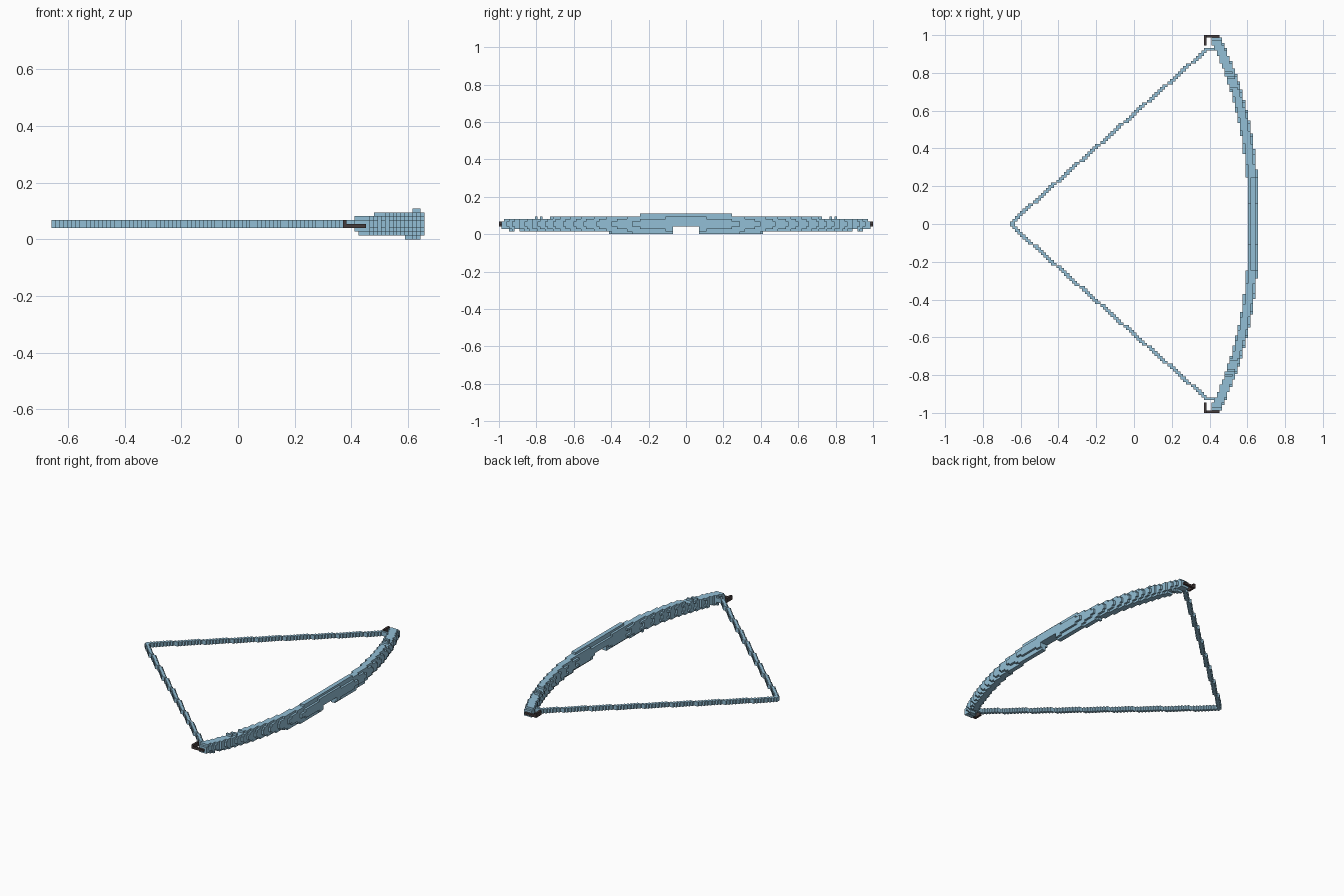
import bpy, bmesh, math
from mathutils import Vector

cube = bpy.data.objects.get("Cube")
if cube:
    bpy.data.objects.remove(cube, do_unlink=True)

HALF = 73            # blocks from the middle of the bow to one tip
V = 1 / HALF         # block size


def material(name, color):
    mat = bpy.data.materials.new(name)
    mat.use_nodes = True
    mat.diffuse_color = (*color, 1)
    mat.node_tree.nodes["Principled BSDF"].inputs["Base Color"].default_value = (*color, 1)
    return mat


def block_object(name, cells, mat):
    """Mirror the cells across y and build the exposed block faces."""
    cells = cells | {(i, -1 - j, k) for i, j, k in cells}
    bm = bmesh.new()
    verts = {}

    def vert(p):
        key = tuple(round(c) for c in p)
        if key not in verts:
            verts[key] = bm.verts.new(Vector(key) * V)
        return verts[key]

    for cell in sorted(cells):
        center = Vector(cell) + Vector((.5, .5, .5))
        for axis in range(3):
            for sign in (-1, 1):
                n = Vector((0, 0, 0))
                n[axis] = sign
                if tuple(int(a + b) for a, b in zip(cell, n)) in cells:
                    continue
                u = Vector((0, 0, 0))
                u[(axis + 1) % 3] = 1
                w = n.cross(u)
                bm.faces.new([vert(center + (n + u * a + w * b) / 2)
                              for a, b in ((-1, -1), (1, -1), (1, 1), (-1, 1))])
    mesh = bpy.data.meshes.new(name)
    bm.to_mesh(mesh)
    bm.free()
    mesh.materials.append(mat)
    obj = bpy.data.objects.new(name, mesh)
    bpy.context.collection.objects.link(obj)
    return obj


blue = material("steel blue", (.29, .52, .67))
dark = material("dark brown", (.06, .045, .045))

# Curved limb, layer by layer:
# (reach along y, setback of the front, depth, stray blocks past the reach)
layers = [(.41, 1, 2, []), (.89, .8, 3, [67, 68]), (.985, .3, 4, []), (.985, 0, 4, []),
          (.985, 0, 4, []), (.975, .3, 4, []), (.73, .8, 3, [56, 58]), (.25, 1, 2, [])]
limb = set()
for k, (reach, setback, depth, strays) in enumerate(layers):
    for j in [*range(round(reach * HALF)), *strays]:
        if k < 3 and j < 5:      # arrow notch under the grip
            continue
        y = (j + .5) * V
        front = math.floor(48.9 - 15.3 * y ** 2.3 - setback)
        limb |= {(i, j, k) for i in range(front - depth, front)}
block_object("bow_limb", limb, blue)

# Drawn string running from the nocking point to each tip, tied to the limb
string = {(i, 67, k) for i in range(27, 32) for k in (3, 4)}
for j in range(67):
    start = math.floor(-48 + j * 1.13)
    string |= {(i, j, k) for i in (start, start + 1) for k in (3, 4)}
block_object("bow_string", string - limb, blue)

# Hooked tip caps: a thin bar across the end and a taller hook behind it
tips = {(i, 72, 3) for i in range(27, 33)}
tips |= {(27, j, k) for j in range(69, 73) for k in (3, 4)}
block_object("tip_hooks", tips, dark)
